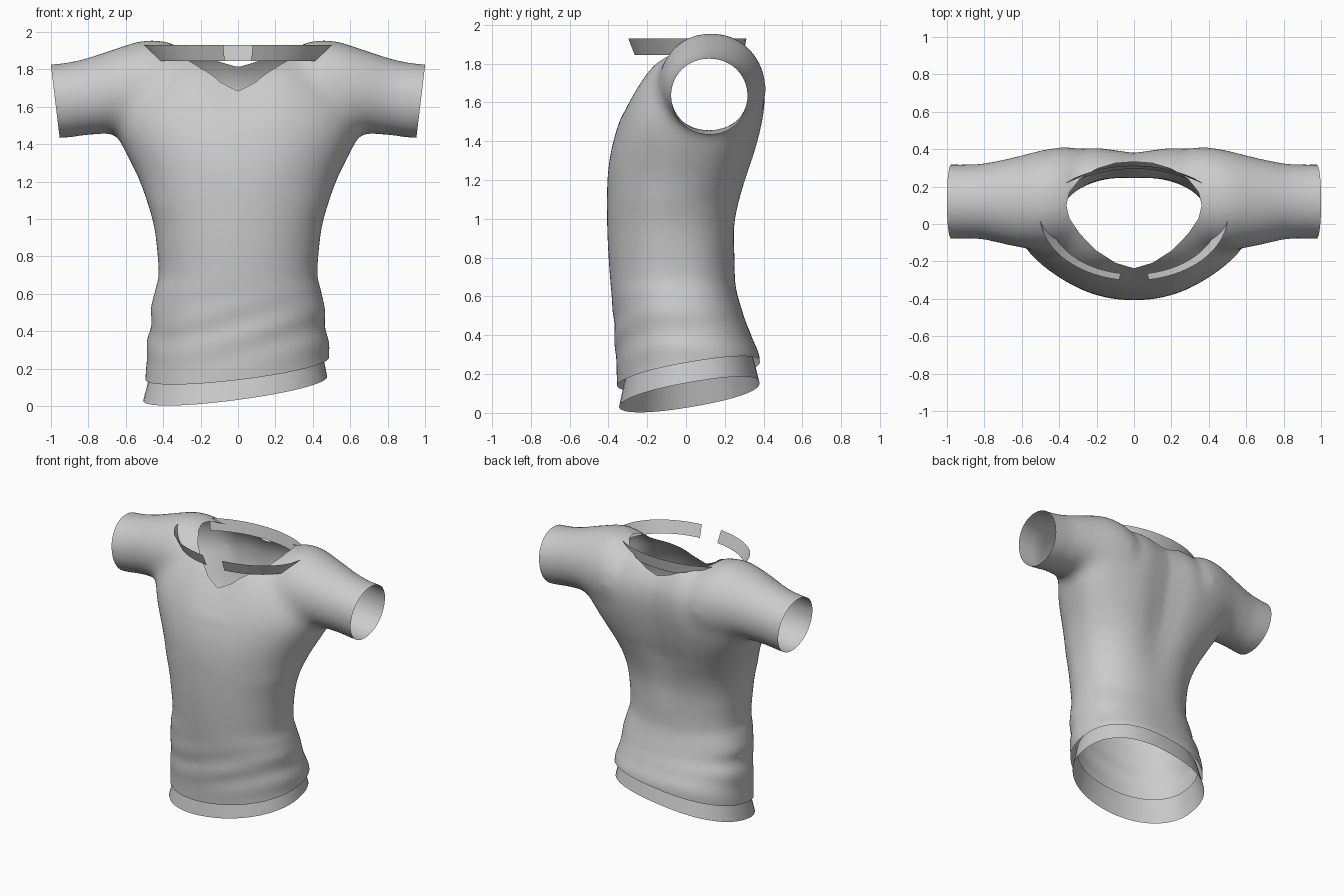
import bpy, bmesh, math
from mathutils import Vector

if "Cube" in bpy.data.objects:
    bpy.data.objects.remove(bpy.data.objects["Cube"])

grey = bpy.data.materials.new("grey_cloth")
grey.diffuse_color = (0.6, 0.6, 0.6, 1)
grey.use_nodes = True
grey.node_tree.nodes["Principled BSDF"].inputs["Base Color"].default_value = grey.diffuse_color
cut_mat = bpy.data.materials.new("cut_helper")


def add_object(name, bm, mats=(grey,)):
    mesh = bpy.data.meshes.new(name)
    bm.to_mesh(mesh)
    bm.free()
    for m in mats:
        mesh.materials.append(m)
    ob = bpy.data.objects.new(name, mesh)
    bpy.context.collection.objects.link(ob)
    return ob


def clamp(t):
    return min(1, max(0, t))


def smooth_rows(rows, steps=5):
    """Catmull-Rom interpolation of a table of numbers."""
    out = []
    for i in range(len(rows) - 1):
        p = [rows[max(0, min(len(rows) - 1, i + k))] for k in (-1, 0, 1, 2)]
        for s in range(steps):
            t = s / steps
            out.append([0.5 * (2 * b + (c - a) * t + (2 * a - 5 * b + 4 * c - d) * t * t
                               + (3 * b - a - 3 * c + d) * t ** 3) for a, b, c, d in zip(*p)])
    return out + [list(rows[-1])]


def loft(bm, rings):
    """Closed solid through a list of rings."""
    loops = [[bm.verts.new(p) for p in r] for r in rings]
    n = len(loops[0])
    for a, b in zip(loops, loops[1:]):
        for i in range(n):
            j = (i + 1) % n
            bm.faces.new((a[i], a[j], b[j], b[i]))
    bm.faces.new(loops[0][::-1])
    bm.faces.new(loops[-1])


def oval(n, front, back=None):
    """Unit oval whose squareness may differ between front and back."""
    for i in range(n):
        a = 2 * math.pi * i / n
        c, s = math.cos(a), math.sin(a)
        p = back if back and s > 0 else front
        yield (math.copysign(abs(c) ** (2 / p), c), math.copysign(abs(s) ** (2 / p), s), a)


def apply_modifiers(ob):
    dg = bpy.context.evaluated_depsgraph_get()
    mesh = bpy.data.meshes.new_from_object(ob.evaluated_get(dg))
    ob.modifiers.clear()
    ob.data = mesh


# Torso: height, half width, front, back
torso = [(-.1, .5, -.35, .37), (.15, .495, -.355, .38), (.28, .487, -.362, .378),
         (.38, .48, -.367, .348), (.46, .462, -.372, .308), (.53, .464, -.377, .29),
         (.62, .444, -.385, .262), (.7, .425, -.392, .252), (.85, .434, -.402, .252),
         (1.0, .458, -.407, .267), (1.2, .525, -.405, .32), (1.35, .6, -.386, .365),
         (1.5, .66, -.345, .4), (1.62, .63, -.3, .415), (1.72, .56, -.247, .407),
         (1.8, .49, -.18, .375), (1.87, .42, -.08, .32), (1.92, .36, .02, .22)]
rings = []
for z, w, yf, yb in smooth_rows(torso):
    ring = []
    folds = max(0, 1 - abs(z - .4) / .25)
    up = clamp((z - 1.1) / .4)
    yc = (yf + yb) / 2 * (1 - up) + .115 * up   # widest line drifts back to the sleeves
    for c, s, a in oval(72, 2.07 + .2 * up, 2.4 + .4 * up):
        x, y = w * c, yc + (yb - yc if s > 0 else yc - yf) * s
        # slanting folds gathered above the hem
        k = 1 + .014 * folds * math.sin(34 * (z - .18 * x - .15 * y) + 1.5 * math.sin(2 * a))
        # hollow down the spine and below the throat
        if s > 0:
            y -= .035 * math.exp(-(x / .14) ** 2) * clamp((z - .8) / .4)
        else:
            y += .035 * math.exp(-(x / .18) ** 2) * clamp((z - 1.5) / .2)
        ring.append((x * k, y * k, z))
    rings.append(ring)
bm = bmesh.new()
loft(bm, rings)

# Shoulders and sleeves: distance out, front, back, bottom, top
half = [(0, -.1, .345, 1.4, 1.82), (.2, -.115, .38, 1.4, 1.86), (.36, -.14, .415, 1.4, 1.94),
        (.5, -.145, .397, 1.42, 1.953), (.65, -.12, .357, 1.455, 1.912),
        (.8, -.083, .324, 1.45, 1.862), (.92, -.078, .318, 1.435, 1.835), (1.06, -.08, .32, 1.43, 1.822)]
rows = smooth_rows([(-r[0], *r[1:]) for r in half[:0:-1]] + half)
loft(bm, [[(x, (y0 + y1) / 2 + (y1 - y0) / 2 * c, (z0 + z1) / 2 + (z1 - z0) / 2 * s)
           for c, s, a in oval(48, 2.05)] for x, y0, y1, z0, z1 in rows])
bmesh.ops.recalc_face_normals(bm, faces=bm.faces[:])
shirt = add_object("shirt_body", bm, (grey, cut_mat))

# Fuse the cloth, then soften it, most of all around the armpits
rm = shirt.modifiers.new("fuse", 'REMESH')
rm.mode, rm.voxel_size = 'VOXEL', .018
apply_modifiers(shirt)
joint = shirt.vertex_groups.new(name="joint")
for v in shirt.data.vertices:
    w = clamp(1.5 - abs(abs(v.co.x) - .5) / .17) * clamp((v.co.z - 1.1) / .2) * clamp((1.93 - v.co.z) / .1)
    if w > 0:
        joint.add([v.index], w, 'REPLACE')
for name, count, group in (("blend", 70, "joint"), ("soften", 8, "")):
    sm = shirt.modifiers.new(name, 'SMOOTH')
    sm.factor, sm.iterations, sm.vertex_group = .5, count, group
apply_modifiers(shirt)

# Neck opening cutter
side = [(.1, -.207), (.2, -.143), (.29, -.052), (.345, .03), (.362, .1), (.345, .17),
        (.29, .24), (.2, .295), (.1, .325)]
outline = [(0, -.237)] + side + [(0, .333)] + [(-x, y) for x, y in side[::-1]]
bm = bmesh.new()
loft(bm, [[(x, y, z) for x, y in outline] for z in (1.55, 2.2)])
for f in bm.faces:
    f.material_index = 1
bmesh.ops.recalc_face_normals(bm, faces=bm.faces[:])
cutter = add_object("neck_cutter", bm, (grey, cut_mat))
cutter.hide_render = True
bo = shirt.modifiers.new("neck", 'BOOLEAN')
bo.operation, bo.object, bo.solver = 'DIFFERENCE', cutter, 'EXACT'
apply_modifiers(shirt)
bpy.data.objects.remove(cutter)

# Open the neck, sleeve ends and hem
bm = bmesh.new()
bm.from_mesh(shirt.data)
bmesh.ops.delete(bm, geom=[f for f in bm.faces if f.material_index == 1], context='FACES')
for co, no in (((1, 0, 1.82), (1, 0, -.12)), ((-1, 0, 1.82), (-1, 0, -.12)),
               ((0, 0, .2), (.12, .17, -1))):
    bmesh.ops.bisect_plane(bm, geom=bm.verts[:] + bm.edges[:] + bm.faces[:], dist=1e-5,
                           plane_co=co, plane_no=Vector(no).normalized(), clear_outer=True)
bm.to_mesh(shirt.data)
bm.free()
shirt.data.materials.pop(index=1)
bpy.data.materials.remove(cut_mat)


def strip(name, lower, upper, closed=False):
    """Thin band between two edges."""
    bm = bmesh.new()
    lo = [bm.verts.new(p) for p in lower]
    up = [bm.verts.new(p) for p in upper]
    n = len(lo)
    for i in range(n if closed else n - 1):
        j = (i + 1) % n
        bm.faces.new((lo[i], lo[j], up[j], up[i]))
    return add_object(name, bm)


def arc(cy, rx, ry, z, a0, a1, n=20):
    return [(rx * math.cos(t), cy + ry * math.sin(t), z)
            for t in (math.radians(a0 + (a1 - a0) * i / n) for i in range(n + 1))]


# Hem band, flared and slanted
low, top = [], []
for c, s, a in oval(56, 2.1, 2.4):
    x, y = -.015 + .492 * c, .017 + .362 * s
    low.append((x, y, max(0, .092 + .13 * x + .17 * y)))
    x, y = -.008 + .455 * c, .015 + .325 * s
    top.append((x, y, .25 + .12 * x + .17 * y))
parts = [shirt, strip("hem_band", low, top, True)]

# Collar strips: two in front with a gap, one behind
for name, a0, a1 in (("collar_front_left", 180, 261), ("collar_front_right", 279, 360)):
    parts.append(strip(name, arc(.05, .455, .318, 1.845, a0, a1), arc(.05, .503, .352, 1.93, a0, a1)))
parts.append(strip("collar_back", arc(.05, .455, .245, 1.845, 32, 143), arc(.05, .475, .262, 1.93, 32, 143)))

for ob in bpy.data.objects:
    ob.select_set(ob in parts)
bpy.context.view_layer.objects.active = shirt
bpy.ops.object.shade_smooth_by_angle(angle=math.radians(40))
